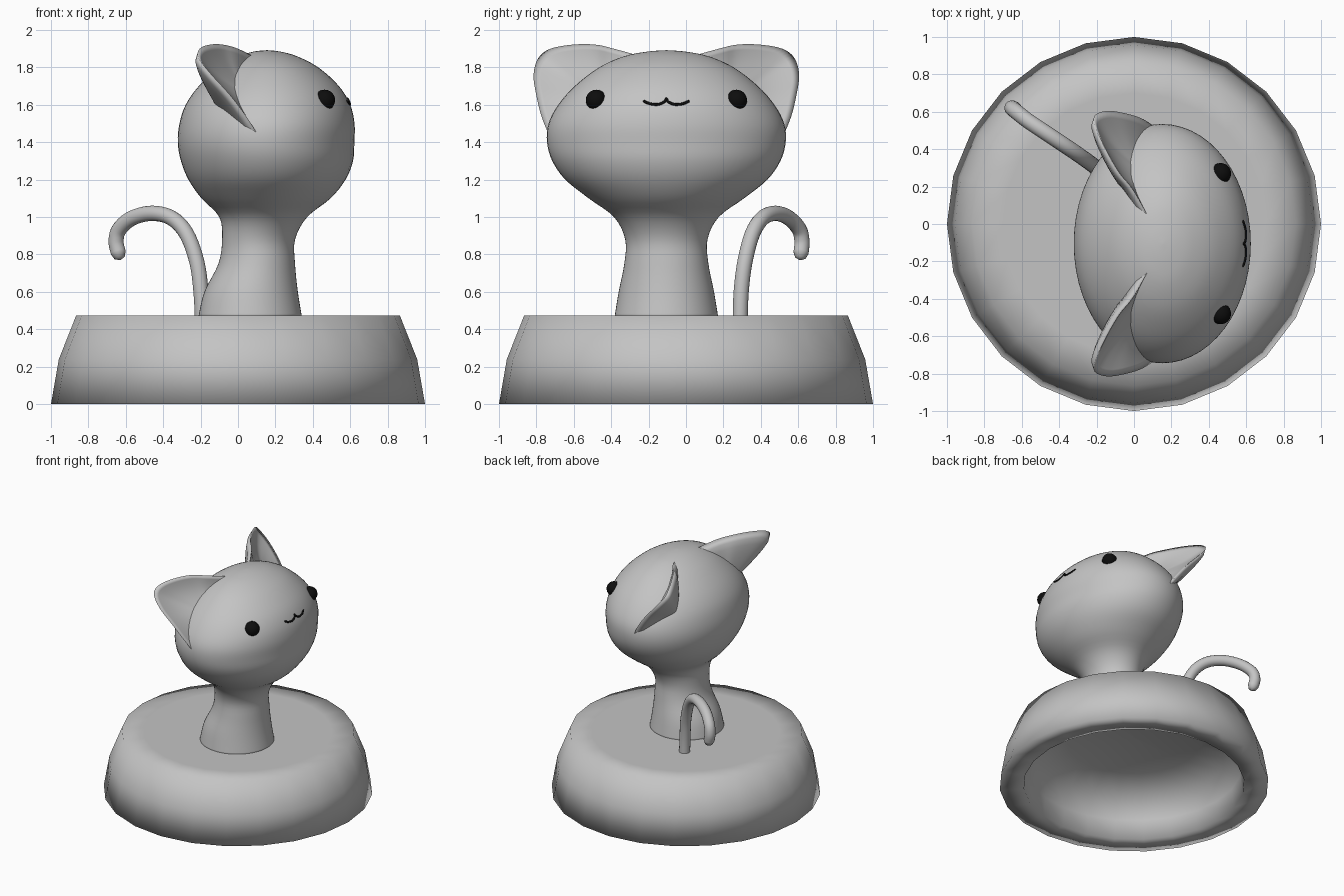
import bpy, bmesh, math
from mathutils import Vector

if "Cube" in bpy.data.objects:
    bpy.data.objects.remove(bpy.data.objects["Cube"])

MID = -0.105  # symmetry plane of the head (y)


def material(name, value):
    m = bpy.data.materials.new(name)
    m.diffuse_color = (value, value, value, 1)
    m.use_nodes = True
    m.node_tree.nodes["Principled BSDF"].inputs["Base Color"].default_value = m.diffuse_color
    return m


grey = material("light grey", 0.55)
black = material("black", 0.004)


def smooth(points, steps):
    """Catmull-Rom resampling of a short list of tuples."""
    p = [Vector(q) for q in points]
    out = []
    for i in range(len(p) - 1):
        a, b, c, d = p[max(i - 1, 0)], p[i], p[i + 1], p[min(i + 2, len(p) - 1)]
        for s in range(steps):
            t = s / steps
            out.append(0.5 * (2 * b + (c - a) * t + (2 * a - 5 * b + 4 * c - d) * t * t
                              + (3 * b - a - 3 * c + d) * t ** 3))
    return out + [p[-1]]


def loft(name, rings, mat, cap=False):
    """Bridge closed rings of points into a smooth surface."""
    bm = bmesh.new()
    vs = [[bm.verts.new(p) for p in ring] for ring in rings]
    n = len(vs[0])
    for a, b in zip(vs, vs[1:]):
        for i in range(n):
            j = (i + 1) % n
            bm.faces.new((a[i], a[j], b[j], b[i]))
    if cap:
        bm.faces.new(vs[0])
        bm.faces.new(vs[-1])
    bmesh.ops.remove_doubles(bm, verts=bm.verts, dist=0.0005)
    bmesh.ops.recalc_face_normals(bm, faces=bm.faces)
    for f in bm.faces:
        f.smooth = True
    me = bpy.data.meshes.new(name)
    bm.to_mesh(me)
    bm.free()
    me.materials.append(mat)
    ob = bpy.data.objects.new(name, me)
    bpy.context.collection.objects.link(ob)
    return ob


def ellipse(cx, cy, z, rx, ry, n):
    return [(cx + rx * math.cos(2 * math.pi * i / n),
             cy + ry * math.sin(2 * math.pi * i / n), z) for i in range(n)]


def tube(name, path, r, ref, mat, n=14):
    """Round tube with domed ends along a planar path."""
    t0, t1 = (path[0] - path[1]).normalized(), (path[-1] - path[-2]).normalized()
    pts = ([path[0] + t0 * r, path[0] + t0 * r * 0.7] + path
           + [path[-1] + t1 * r * 0.7, path[-1] + t1 * r])
    radii = [0.1 * r, 0.7 * r] + [r] * len(path) + [0.7 * r, 0.1 * r]
    rings = []
    for i, p in enumerate(pts):
        t = (pts[min(i + 1, len(pts) - 1)] - pts[max(i - 1, 0)]).normalized()
        s = (ref - t * ref.dot(t)).normalized()
        u = t.cross(s)
        angles = [2 * math.pi * k / n for k in range(n)]
        rings.append([p + radii[i] * (s * math.cos(a) + u * math.sin(a)) for a in angles])
    return loft(name, rings, mat, cap=True)


# Hollow domed base: (radius, z)
base_profile = [(0.0005, 0.475), (0.7, 0.475), (0.865, 0.475), (0.958, 0.24), (1.0, 0.0),
                (0.82, 0.0), (0.80, 0.15), (0.72, 0.30), (0.5, 0.38), (0.0005, 0.40)]
loft("base", [ellipse(0, 0, z, r, r, 24) for r, z in base_profile], grey, cap=True)

# Neck and head: (z, centre x, half depth, half width)
head_table = [Vector(q) for q in (
    (0.46, .065, .278, .278), (0.60, .07, .25, .255), (0.75, .10, .205, .225),
    (0.88, .11, .195, .22), (1.0, .135, .235, .28), (1.1, .15, .345, .415),
    (1.2, .155, .42, .54), (1.3, .155, .46, .61), (1.4, .15, .472, .638),
    (1.5, .155, .468, .63), (1.6, .16, .44, .578), (1.7, .165, .375, .49),
    (1.8, .165, .265, .36), (1.86, .16, .155, .225), (1.885, .155, .07, .1),
    (1.892, .155, .004, .004))]
head_rings = smooth(head_table, 4)
loft("head_and_neck", [ellipse(cx, MID, z, hx, hy, 56) for z, cx, hx, hy in head_rings],
     grey, cap=True)


def face_x(d, z):
    """Front surface of the head at side distance d and height z."""
    for a, b in zip(head_rings, head_rings[1:]):
        if a[0] <= z <= b[0]:
            q = a.lerp(b, (z - a[0]) / (b[0] - a[0]))
            return q[1] + q[2] * math.sqrt(max(0, 1 - (d / q[3]) ** 2))
    return 0


# Cupped ears: rim as (x, side distance, z), filled to a front and a back root
rim = smooth([(.10, .10, 1.85), (.0, .28, 1.90), (-.08, .38, 1.922), (-.15, .50, 1.922),
              (-.205, .62, 1.90), (-.21, .685, 1.85), (-.14, .71, 1.76), (-.04, .695, 1.65),
              (.05, .665, 1.53), (.13, .61, 1.40)], 4)
front_root, back_root = Vector((.12, .33, 1.62)), Vector((-.05, .28, 1.48))
STEPS = 10
for side, label in ((1, "left"), (-1, "right")):
    def ear_point(r, u):
        root = front_root if u < 0 else back_root
        k = abs(u)
        p = r.lerp(root, k)
        if u < 0:
            p.x -= 0.045 * math.sin(math.pi * k)   # hollow of the cup
        else:
            p.x -= 0.035 * math.sin(math.pi * math.sqrt(k))  # rounded back
        return (p.x, MID + side * p.y, p.z)
    loft(label + "_ear", [[ear_point(r, j / STEPS) for r in rim]
                          for j in range(-STEPS, STEPS + 1)], grey)

    # Bead eyes
    bpy.ops.mesh.primitive_uv_sphere_add(segments=24, ring_count=16, radius=0.056,
                                         location=(0.463, MID + side * 0.375, 1.625))
    eye = bpy.context.object
    eye.name = label + "_eye"
    eye.data.materials.append(black)
    bpy.ops.object.shade_smooth()

    # Half of the curved mouth, laid on the face
    half = smooth([(0, 1.632), (.012, 1.615), (.045, 1.602), (.085, 1.605), (.118, 1.618)], 5)
    tube(label + "_mouth", [Vector((face_x(d, z), MID + side * d, z)) for d, z in half],
         0.0075, Vector((1, 0, 0)), black, 8)

# Curled tail
tail = smooth([(-.19, .29, .45), (-.198, .295, .6), (-.22, .315, .76), (-.275, .355, .91),
               (-.355, .41, .995), (-.46, .48, 1.02), (-.565, .55, .995), (-.635, .605, .935),
               (-.652, .62, .87), (-.64, .615, .81)], 5)
tube("tail", tail, 0.041, Vector((.57, .82, 0)), grey, 16)
